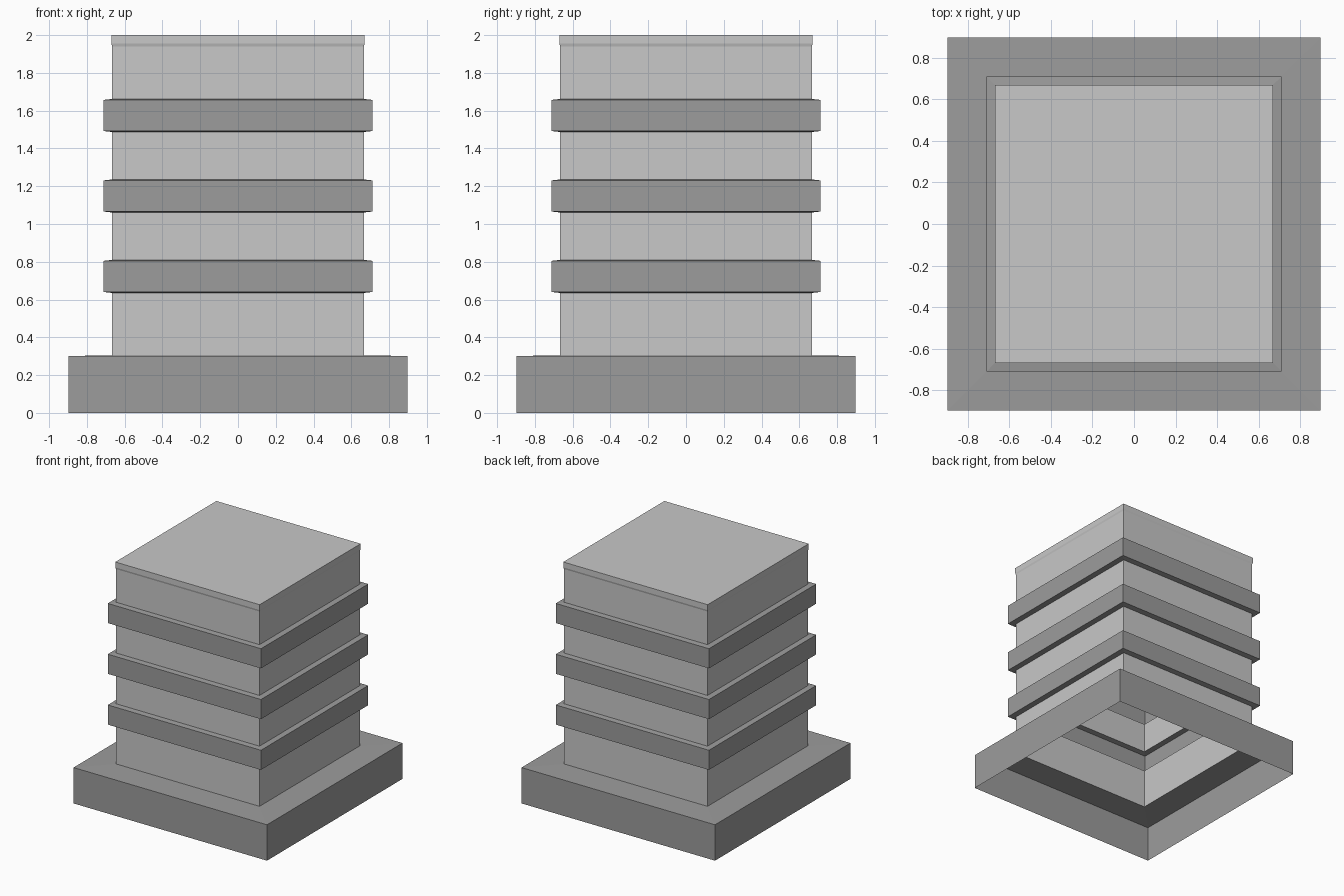
import bpy
import bmesh

if "Cube" in bpy.data.objects:
    bpy.data.objects.remove(bpy.data.objects["Cube"])


def make_material(name, value):
    mat = bpy.data.materials.new(name)
    mat.diffuse_color = (value, value, value, 1.0)
    mat.use_nodes = True
    mat.node_tree.nodes["Principled BSDF"].inputs["Base Color"].default_value = mat.diffuse_color
    return mat


light_grey = make_material("light grey", 0.58)
dark_grey = make_material("dark grey", 0.335)


def square_shell(name, profile, mat, cap=False):
    """Sweep a (half width, height) profile around a square, as a thin open shell."""
    bm = bmesh.new()
    rings = [[bm.verts.new((sx * r, sy * r, z))
              for sx, sy in ((-1, -1), (1, -1), (1, 1), (-1, 1))]
             for r, z in profile]
    for low, high in zip(rings, rings[1:]):
        for i in range(4):
            j = (i + 1) % 4
            bm.faces.new((low[i], low[j], high[j], high[i]))
    if cap:
        bm.faces.new(rings[-1])
    mesh = bpy.data.meshes.new(name)
    bm.to_mesh(mesh)
    bm.free()
    mesh.materials.append(mat)
    obj = bpy.data.objects.new(name, mesh)
    bpy.context.collection.objects.link(obj)
    return obj


WALL = 0.666    # half width of the column
BAND = 0.711    # half width of the projecting bands
BASE = 0.898    # half width of the plinth
LIP = 0.005     # slight slope of the ledges

# Hollow plinth, open underneath, with a ledge reaching in to the column
square_shell("plinth", [(BASE, 0.0), (BASE, 0.301), (WALL, 0.305)], dark_grey)

# Column walls alternating with hollow projecting bands
wall_start = 0.305
for n in range(3):
    low = 0.635 + 0.426 * n
    high = low + 0.175
    square_shell(f"column_wall_{n + 1}", [(WALL, wall_start), (WALL, low)], light_grey)
    square_shell(f"band_{n + 1}",
                 [(WALL, low), (BAND, low + LIP), (BAND, high - LIP), (WALL, high)],
                 dark_grey)
    wall_start = high

# Closed top block with a very slight flare at the rim
square_shell("top_block",
             [(WALL, wall_start), (WALL, 1.94), (WALL + 0.004, 1.955), (WALL + 0.004, 2.0)],
             light_grey, cap=True)
